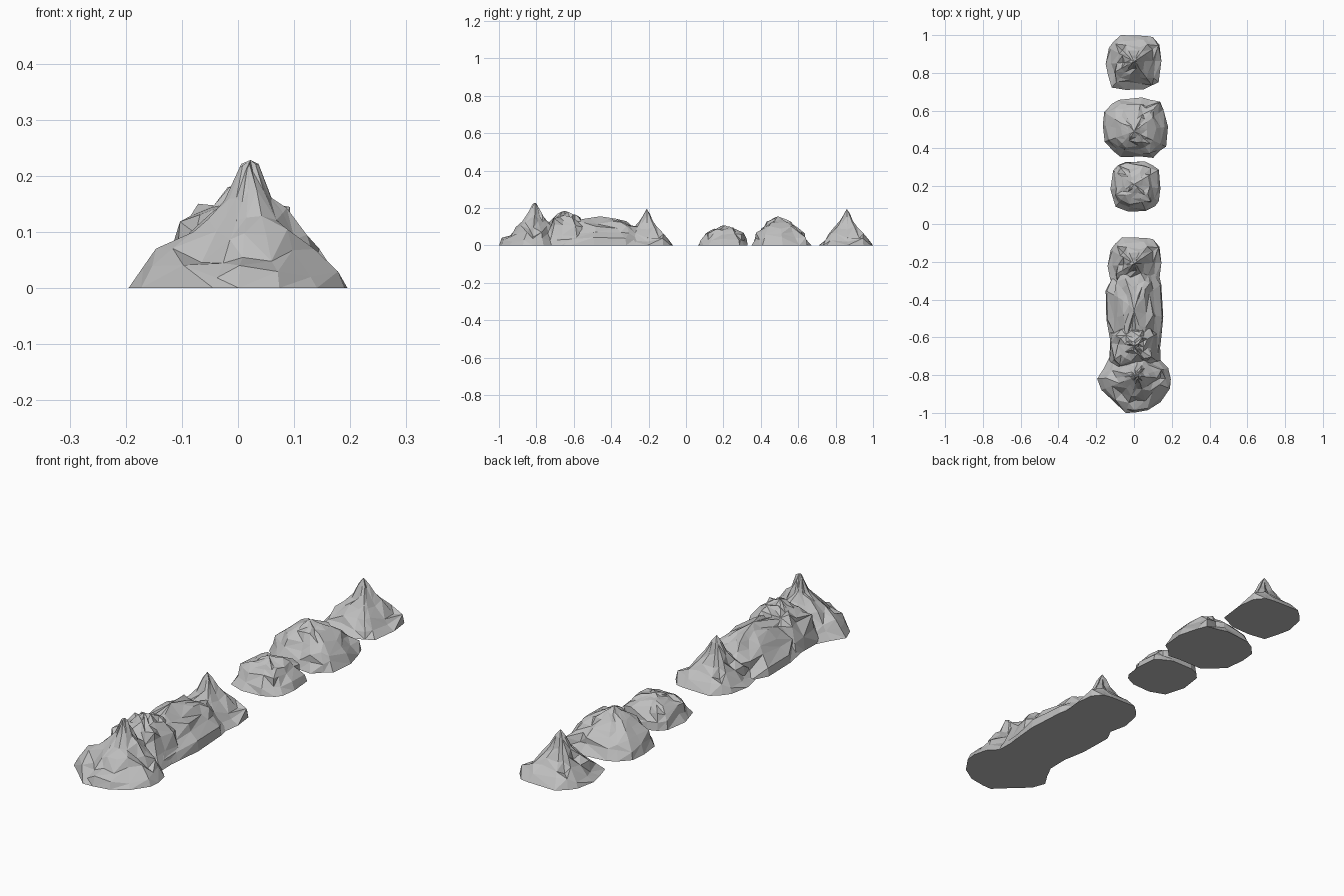
import bpy
import bmesh
import math
import random

if "Cube" in bpy.data.objects:
    bpy.data.objects.remove(bpy.data.objects["Cube"], do_unlink=True)

stone = bpy.data.materials.new("grey_stone")
stone.use_nodes = True
grey = (0.52, 0.52, 0.52, 1)
stone.diffuse_color = grey
stone.node_tree.nodes["Principled BSDF"].inputs["Base Color"].default_value = grey

# Slope profiles: (share of the footprint, share of the height)
FRONT_PEAK = [(0.86, 0.12), (0.71, 0.25), (0.53, 0.43), (0.36, 0.57), (0.2, 0.71), (0.08, 0.93)]
PEAK = [(0.84, 0.14), (0.65, 0.27), (0.43, 0.46), (0.26, 0.61), (0.12, 0.82)]
DOME = [(0.9, 0.22), (0.77, 0.43), (0.6, 0.62), (0.4, 0.78), (0.2, 0.88)]
RUBBLE = [(0.91, 0.28), (0.76, 0.56), (0.58, 0.75), (0.37, 0.85), (0.17, 0.93)]


def footprint(rng, sides, power, xs, ys):
    """Uneven rounded outline stretched to the given bounds."""
    pts = []
    for i in range(sides):
        a = math.tau * (i + rng.uniform(-0.25, 0.25)) / sides
        r = rng.uniform(0.92, 1.06)
        c, s = math.cos(a), math.sin(a)
        pts.append((r * math.copysign(abs(c) ** (2 / power), c),
                    r * math.copysign(abs(s) ** (2 / power), s)))

    def fit(values, low, high):
        a, b = min(values), max(values)
        return [low + (v - a) / (b - a) * (high - low) for v in values]
    return list(zip(fit([p[0] for p in pts], *xs), fit([p[1] for p in pts], *ys)))


def rock(name, xs, ys, apex, height, slope, power, sides, rough, seed, ridge=1.0):
    """Faceted mound: rings climb from the footprint to the apex."""
    rng = random.Random(seed)
    outline = footprint(rng, sides, power, xs, ys)
    ax, ay = apex
    bm = bmesh.new()
    rings = [[bm.verts.new((x, y, 0)) for x, y in outline]]
    for share, level in slope:
        ring = []
        for x, y in outline:
            s = share * (1 + rng.uniform(-rough, rough))
            s = min(s, 0.96)
            z = min(level + rng.uniform(-rough, rough) * 0.5, 0.97)
            ring.append(bm.verts.new((ax + (x - ax) * s,
                                      ay + (y - ay) * s ** ridge,
                                      max(z, 0.06) * height)))
        rings.append(ring)
    tip = bm.verts.new((ax, ay, height))

    # Flat underside, broken flanks and the summit
    bm.faces.new(list(reversed(rings[0])))
    for low, high in zip(rings, rings[1:]):
        for i in range(sides):
            j = (i + 1) % sides
            a, b, c, d = low[i], low[j], high[j], high[i]
            if rng.random() < 0.5:
                tris = ((a, b, c), (a, c, d))
            else:
                tris = ((a, b, d), (b, c, d))
            for t in tris:
                bm.faces.new(t)
    for i in range(sides):
        bm.faces.new((rings[-1][i], rings[-1][(i + 1) % sides], tip))

    bmesh.ops.recalc_face_normals(bm, faces=bm.faces[:])
    mesh = bpy.data.meshes.new(name)
    bm.to_mesh(mesh)
    bm.free()
    mesh.materials.append(stone)
    obj = bpy.data.objects.new(name, mesh)
    bpy.context.collection.objects.link(obj)
    return obj


# Joined front ridge
rock("front_peak", (-0.195, 0.195), (-1, -0.63), (0.022, -0.805), 0.228,
     FRONT_PEAK, 1.6, 16, 0.12, 3)
rock("front_rubble", (-0.13, 0.14), (-0.78, -0.52), (0.0, -0.645), 0.185,
     RUBBLE, 2.8, 14, 0.16, 7)
rock("long_mound", (-0.15, 0.155), (-0.78, -0.18), (0.0, -0.46), 0.155,
     DOME, 3, 18, 0.11, 11, ridge=0.7)
rock("middle_peak", (-0.14, 0.145), (-0.36, -0.07), (0.0, -0.21), 0.195,
     PEAK, 2.8, 14, 0.14, 5)

# Separate rear rocks
rock("small_rubble", (-0.125, 0.14), (0.065, 0.33), (0.0, 0.21), 0.107,
     RUBBLE, 2.8, 14, 0.16, 13)
rock("broad_mound", (-0.165, 0.18), (0.35, 0.67), (0.0, 0.49), 0.155,
     DOME, 3, 16, 0.11, 17)
rock("rear_peak", (-0.15, 0.145), (0.71, 1), (0.0, 0.86), 0.195,
     PEAK, 2.8, 14, 0.14, 5)
